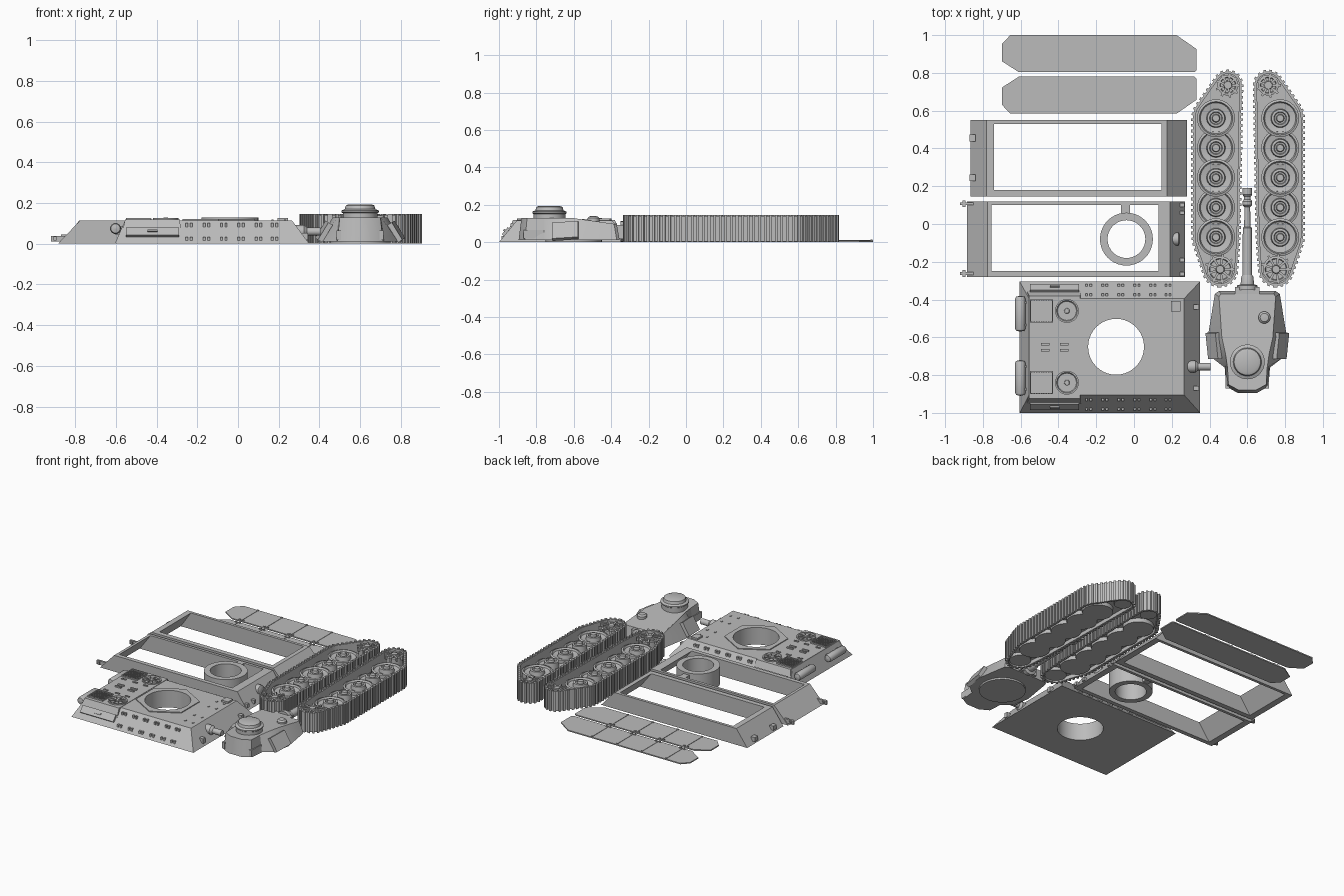
import bpy, bmesh, math
from mathutils import Matrix, Vector, geometry

if "Cube" in bpy.data.objects:
    bpy.data.objects.remove(bpy.data.objects["Cube"])

grey = bpy.data.materials.new("plain grey")
grey.use_nodes = True
grey.diffuse_color = (0.5, 0.5, 0.5, 1)
grey.node_tree.nodes["Principled BSDF"].inputs["Base Color"].default_value = (0.5, 0.5, 0.5, 1)
made = []


def finish(name, bm):
    bmesh.ops.recalc_face_normals(bm, faces=bm.faces)
    me = bpy.data.meshes.new(name)
    bm.to_mesh(me)
    bm.free()
    me.materials.append(grey)
    ob = bpy.data.objects.new(name, me)
    bpy.context.collection.objects.link(ob)
    made.append(ob)
    return ob


def loft(name, rings, cyclic=False):
    """Bridge equal point rings; cap the ends unless they join up."""
    bm = bmesh.new()
    rows = [[bm.verts.new(p) for p in r] for r in rings]
    n = len(rows[0])
    pairs = list(zip(rows, rows[1:])) + ([(rows[-1], rows[0])] if cyclic else [])
    for a, b in pairs:
        for i in range(n):
            j = (i + 1) % n
            bm.faces.new((a[i], a[j], b[j], b[i]))
    if not cyclic:
        bm.faces.new(rows[0])
        bm.faces.new(rows[-1])
    return finish(name, bm)


def rect(x0, x1, y0, y1, z):
    return [(x0, y0, z), (x1, y0, z), (x1, y1, z), (x0, y1, z)]


def prism(name, pts, z0, z1):
    return loft(name, [[(x, y, z) for x, y in pts] for z in (z0, z1)])


def boxes(name, items):
    """Items are (centre, size, rotation matrix or None)."""
    bm = bmesh.new()
    for c, s, rot in items:
        m = Matrix.Translation(c) @ (rot or Matrix()) @ Matrix.Diagonal((*s, 1))
        bmesh.ops.create_cube(bm, size=1, matrix=m)
    return finish(name, bm)


def lathe(name, profile, loc, axis="Z", n=32):
    """Turn (radius, height) pairs about an axis through loc."""
    rot = {"Z": Matrix(), "Y": Matrix.Rotation(-math.pi / 2, 4, "X"),
           "X": Matrix.Rotation(math.pi / 2, 4, "Y")}[axis]
    m = Matrix.Translation(loc) @ rot
    rings = []
    for r, z in profile:
        rings.append([m @ Vector((max(r, 0.0005) * math.cos(i * math.tau / n),
                                  max(r, 0.0005) * math.sin(i * math.tau / n), z)) for i in range(n)])
    return loft(name, rings)


# Side skirts: two mirrored plates with seams and hinges
seams = [-0.54, -0.35, -0.155, 0.04]
for side, name in ((1, "upper_skirt"), (-1, "lower_skirt")):
    Y = lambda v: 0.792 + side * v
    pts = [(-0.7, 0.07), (-0.61, 0.012), (0.32, 0.012), (0.33, 0.022), (0.33, 0.135),
           (0.225, 0.208), (-0.655, 0.208), (-0.7, 0.16)]
    prism(name, [(x, Y(y)) for x, y in pts], 0, 0.008)
    parts = []
    for x in seams:
        parts.append(((x, Y(0.11), 0.009), (0.004, 0.19, 0.003), None))
        for dx in (-0.014, 0.014):
            parts.append(((x + dx, Y(0.02), 0.01), (0.012, 0.012, 0.008), None))
        parts.append(((x, Y(0.2), 0.01), (0.012, 0.01, 0.006), None))
    boxes(name + "_hinges", parts)

# Hull frames: sloped ends, open middle, even wall thickness
H = 0.115
loft("rear_hull_frame", [rect(-0.865, 0.28, 0.145, 0.55, 0), rect(-0.78, 0.175, 0.145, 0.55, H),
                         rect(-0.74, 0.145, 0.18, 0.53, H), rect(-0.82, 0.235, 0.18, 0.53, 0)], True)
loft("front_hull_frame", [rect(-0.885, 0.27, -0.28, 0.12, 0), rect(-0.775, 0.19, -0.28, 0.12, H),
                          rect(-0.755, 0.13, -0.25, 0.1, H), rect(-0.84, 0.225, -0.25, 0.1, 0)], True)
hooks = []
for y in (0.455, 0.245):
    hooks.append(((-0.855, y, 0.03), (0.03, 0.035, 0.03), None))
for y in (0.107, -0.262):
    hooks.append(((-0.885, y, 0.025), (0.07, 0.014, 0.028), None))
    hooks.append(((-0.9, y, 0.025), (0.014, 0.035, 0.02), None))
for y in (0.06, -0.19, 0.1, -0.265):
    hooks.append(((0.255, y, 0.03), (0.025, 0.02, 0.025), None))
boxes("tow_hooks", hooks)
lathe("round_port", [(0.035, -0.02), (0.035, 0.01), (0.02, 0.018), (0, 0.018)],
      (0.225, -0.08, 0.06), "X", 20)
ring = [(0.14, 0), (0.14, 0.128), (0.1, 0.128), (0.1, 0)]
loft("turret_ring", [[(-0.04 + r * math.cos(i * math.tau / 40), -0.08 + r * math.sin(i * math.tau / 40), z)
                      for i in range(40)] for r, z in ring], True)
boxes("ring_tab", [((-0.045, 0.08, 0.06), (0.045, 0.07, 0.11), None)])

# Upper hull deck, with a hexagon collar, both pierced by the turret opening
CX, CY = -0.095, -0.65
deck = loft("upper_hull", [rect(-0.605, 0.35, -1, -0.305, 0), rect(-0.555, 0.265, -0.905, -0.395, H)])
collar = prism("hexagon_collar", [(CX + 0.205 * math.sin(k * math.pi / 3), CY + 0.205 * math.cos(k * math.pi / 3))
                                  for k in range(6)], 0.1, 0.121)
cutter = lathe("opening_cutter", [(0.148, -0.1), (0.148, 0.3)], (CX, CY, 0), n=40)
cutter.hide_render = True
for ob in (deck, collar):
    mod = ob.modifiers.new("opening", "BOOLEAN")
    mod.operation, mod.object, mod.solver = "DIFFERENCE", cutter, "EXACT"
    bpy.context.view_layer.objects.active = ob
    bpy.ops.object.modifier_apply(modifier="opening")
made.remove(cutter)
bpy.data.objects.remove(cutter)

# Engine deck: raised shoulders, grilles, fans, louvres and side boxes
loft("engine_deck", [rect(-0.575, -0.28, -0.965, -0.34, 0.03), rect(-0.555, -0.285, -0.925, -0.38, 0.118)])
grille, louvre, rivets = [], [], []
for y in (-0.46, -0.84):
    for e in (-1, 1):
        grille.append(((-0.49 + e * 0.058, y, 0.12), (0.006, 0.12, 0.014), None))
        grille.append(((-0.49, y + e * 0.058, 0.12), (0.12, 0.006, 0.014), None))
    for k in range(8):
        grille.append(((-0.535 + k * 0.013, y, 0.12), (0.005, 0.11, 0.01), None))
    lathe("fan_rim", [(0.063, 0.11), (0.063, 0.127), (0.055, 0.127), (0.05, 0.12), (0.015, 0.12),
                      (0.012, 0.128), (0, 0.128)], (-0.355, y, 0), n=28)
    grille += [((-0.355, y, 0.122), (0.1, 0.005, 0.008), Matrix.Rotation(k * math.pi / 4, 4, "Z"))
               for k in range(4)]
    inner = y + (0.09 if y < -0.65 else -0.09)
    rivets += [((x, inner, 0.119), (0.012, 0.012, 0.01), None)
               for x in (-0.52, -0.5, -0.43, -0.41, -0.35, -0.33)]
for x in (-0.47, -0.37):
    louvre += [((x, y, 0.121), (0.045, 0.012, 0.012), None) for y in (-0.637, -0.668)]
boxes("engine_grilles", grille)
boxes("louvres", louvre)
for y, e in ((-0.957, 1), (-0.345, -1)):
    tilt = Matrix.Rotation(e * 0.88, 4, "X")
    boxes("side_locker", [((-0.42, y, 0.052), (0.26, 0.05, 0.03), tilt),
                          ((-0.42, y, 0.052), (0.05, 0.012, 0.045), tilt)])

# Paired lugs along the sloped sides and the front edge
for x in (-0.24, -0.155, -0.07, 0.015, 0.1, 0.18):
    for dx in (-0.011, 0.011):
        for y, z in ((-0.325, 0.025), (-0.375, 0.092), (-0.98, 0.025), (-0.93, 0.092)):
            rivets.append(((x + dx, y, z), (0.012, 0.014, 0.018), None))
for y in (-0.48, -0.57, -0.73, -0.83):
    rivets += [((x, y, H), (0.01, 0.016, 0.008), None) for x in (0.17, 0.23)]
boxes("hull_lugs", rivets)

# Exhausts, bow gun and front fittings
for y in (-0.475, -0.815):
    lathe("exhaust", [(0, -0.095), (0.022, -0.09), (0.027, -0.08), (0.027, 0.08), (0.022, 0.09), (0, 0.095)],
          (-0.602, y, 0.075), "Y", 20)
    boxes("exhaust_brackets", [((-0.58, y + d, 0.065), (0.05, 0.012, 0.04), None) for d in (-0.06, 0.06)])
lathe("bow_gun", [(0.032, -0.03), (0.032, 0.03), (0.02, 0.045), (0.02, 0.11), (0, 0.11)],
      (0.295, -0.755, 0.06), "X", 16)
boxes("front_fittings", [((0.22, -0.435, 0.117), (0.05, 0.055, 0.02), None)]
      + [((0.33, y, 0.035), (0.03, 0.025, 0.035), None) for y in (-0.44, -0.87)])


# Track units lying on their side, mirrored about one axis
def track(s, label):
    X = lambda v: 0.604 + s * v
    wheels = [(0.17, 0.56 - k * 0.1575) for k in range(5)]
    ends = [(0.107, 0.735, 0.065), (0.148, -0.24, 0.08)]

    def hull(extra):
        cloud = []
        for x, y, r in [(a, b, 0.114) for a, b in wheels] + ends:
            cloud += [Vector((X(x) + (r + extra) * math.cos(t * math.tau / 48),
                              y + (r + extra) * math.sin(t * math.tau / 48))) for t in range(48)]
        return [cloud[i] for i in geometry.convex_hull_2d(cloud)]

    outer = hull(0.008)
    # Matching inner wall: shift each point along its own normal
    inner = []
    for i, p in enumerate(outer):
        d = (outer[(i + 1) % len(outer)] - outer[i - 1]).normalized()
        n = Vector((-d.y, d.x))
        if n.dot(Vector((X(0.15), 0.25)) - p) < 0:
            n = -n
        inner.append(p + n * 0.013)
    band = [[(p.x, p.y, z) for p in pts] for pts, z in
            ((outer, 0.004), (outer, 0.141), (inner, 0.141), (inner, 0.004))]
    loft(label + "_track_band", band, True)
    prism(label + "_track_back", inner, 0.03, 0.06)
    # Cleats at even steps along the band
    cleats, step, travel = [], 0.03, 0.0
    for i, p in enumerate(outer):
        q = outer[(i + 1) % len(outer)]
        seg = q - p
        while travel < seg.length:
            c = p + seg.normalized() * travel
            rot = Matrix.Rotation(math.atan2(seg.y, seg.x), 4, "Z")
            cleats.append(((c.x, c.y, 0.0725), (0.014, 0.018, 0.145), rot))
            travel += step
        travel -= seg.length
    boxes(label + "_track_cleats", cleats)
    for k, (x, y) in enumerate(wheels):
        top = 0.112 - 0.012 * (k % 2)
        lathe(label + "_road_wheel", [(0, 0.004), (0.098, 0.004), (0.1, 0.01), (0.1, top), (0.088, top + 0.004),
                                      (0.082, top - 0.008), (0.05, top - 0.014), (0.046, 0.124), (0.034, 0.126),
                                      (0.03, 0.118), (0.022, 0.118), (0.018, 0.135), (0, 0.135)], (X(x), y, 0))
    for x, y, r in ends:
        lathe(label + "_end_wheel", [(0, 0.01), (r - 0.01, 0.01), (r - 0.01, 0.125), (r - 0.022, 0.128),
                                     (r - 0.026, 0.115), (0.024, 0.115), (0.02, 0.138), (0, 0.138)],
              (X(x), y, 0), n=24)
        teeth = []
        for k in range(9):
            m = Matrix.Rotation(k * math.tau / 9, 4, "Z")
            c = Vector((X(x), y, 0.12)) + m @ Vector((r * 0.65, 0, 0))
            teeth.append((c, (r * 0.75, 0.012, 0.022), m))
        boxes(label + "_end_wheel_spokes", teeth)


track(-1, "right")
track(1, "left")


# Turret: faceted body on a low ring, gun pointing to the back
def both(half):
    return [(0.6 + x, y) for x, y in half] + [(0.6 - x, y) for x, y in reversed(half)]


low = both([(0.15, -0.355), (0.172, -0.37), (0.208, -0.59), (0.185, -0.71), (0.12, -0.76), (0.112, -0.86), (0.05, -0.895)])
high = both([(0.14, -0.37), (0.15, -0.385), (0.135, -0.6), (0.115, -0.69), (0.105, -0.76), (0.1, -0.85), (0.045, -0.88)])
roof = lambda y: min(0.128, 0.095 + (-0.37 - y) * 0.17)
loft("turret_body", [[(x, y, 0.012) for x, y in low], [(x, y, roof(y)) for x, y in high]])
lathe("turret_base", [(0.15, 0), (0.15, 0.02)], (0.6, -0.6, 0))
lathe("cupola", [(0.085, 0.11), (0.085, 0.15), (0.092, 0.155), (0.092, 0.163), (0.075, 0.17), (0.07, 0.188),
                 (0.055, 0.194), (0, 0.194)], (0.6, -0.73, 0))
lathe("roof_dome", [(0.032, 0.1), (0.032, 0.128), (0.022, 0.138), (0, 0.14)], (0.69, -0.495, 0), n=20)
for e in (-1, 1):
    tilt = Matrix.Rotation(-e * 0.55, 4, "Y") @ Matrix.Rotation(-e * 0.12, 4, "Z")
    boxes("side_panel", [((0.6 + e * 0.178, -0.645, 0.06), (0.025, 0.14, 0.1), tilt)])
    boxes("rear_locker", [((0.6 + e * 0.105, -0.81, 0.042), (0.02, 0.12, 0.045), None)])
boxes("mantlet", [((0.6, -0.352, 0.055), (0.13, 0.035, 0.075), None)])
lathe("gun_barrel", [(0.055, -0.35), (0.055, -0.325), (0.036, -0.32), (0.032, -0.28), (0.026, -0.27), (0.024, -0.02),
                     (0.017, -0.015), (0.015, 0.09), (0.026, 0.1), (0.026, 0.12), (0.018, 0.13), (0.018, 0.145),
                     (0.026, 0.155), (0.026, 0.19), (0.012, 0.19), (0.012, 0.17), (0, 0.17)], (0.6, 0, 0.057), "Y", 20)

# Soft shading on round parts, crisp edges elsewhere
bpy.ops.object.select_all(action="DESELECT")
for ob in made:
    ob.select_set(True)
bpy.context.view_layer.objects.active = made[0]
bpy.ops.object.shade_smooth_by_angle(angle=math.radians(30))
